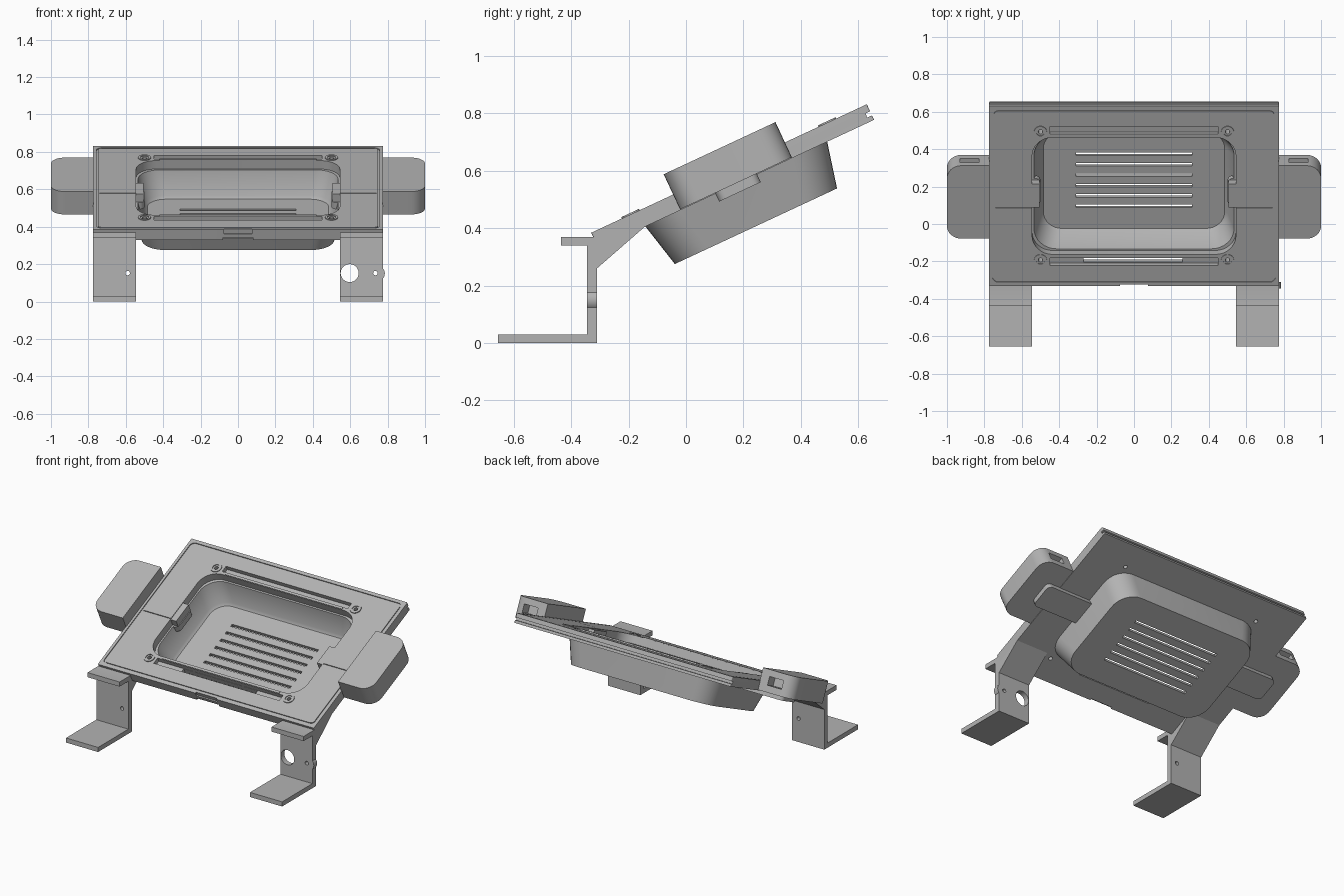
import bpy, bmesh, math
from mathutils import Matrix, Vector

cube = bpy.data.objects.get("Cube")
if cube:
    bpy.data.objects.remove(cube, do_unlink=True)

# One grey plastic for everything
grey = bpy.data.materials.new("grey_plastic")
grey.use_nodes = True
COLOUR = (0.45, 0.45, 0.45, 1)
grey.diffuse_color = COLOUR
grey.node_tree.nodes["Principled BSDF"].inputs["Base Color"].default_value = COLOUR

# Frame of the tilted faceplate: origin at the middle of its top surface
TILT = Matrix.Translation((0, 0.15, 0.608)) @ Matrix.Rotation(math.radians(25), 4, 'X')
FLAT = Matrix()
THICK = 0.06


def finish(name, bm, frame):
    bmesh.ops.recalc_face_normals(bm, faces=bm.faces)
    mesh = bpy.data.meshes.new(name)
    bm.transform(frame)
    bm.to_mesh(mesh)
    bm.free()
    mesh.materials.append(grey)
    obj = bpy.data.objects.new(name, mesh)
    bpy.context.collection.objects.link(obj)
    return obj


def rounded_rect(hx, hy, r, z, cx=0, cy=0, steps=8):
    pts = []
    for k, (sx, sy) in enumerate(((1, 1), (-1, 1), (-1, -1), (1, -1))):
        for i in range(steps + 1):
            a = math.pi / 2 * (k + i / steps)
            pts.append(Vector((cx + sx * (hx - r) + r * math.cos(a),
                               cy + sy * (hy - r) + r * math.sin(a), z)))
    return pts


def loft(name, rings, closed=False, frame=TILT):
    """Skin between matching rings; closed makes a hollow frame, otherwise ends are capped."""
    bm = bmesh.new()
    rows = [[bm.verts.new(p) for p in ring] for ring in rings]
    pairs = list(zip(rows, rows[1:])) + ([(rows[-1], rows[0])] if closed else [])
    n = len(rows[0])
    for a, b in pairs:
        for i in range(n):
            j = (i + 1) % n
            bm.faces.new((a[i], a[j], b[j], b[i]))
    if not closed:
        bm.faces.new(rows[0])
        bm.faces.new(rows[-1])
    return finish(name, bm, frame)


def box(name, x, y, z, frame=TILT):
    bm = bmesh.new()
    size = [b - a for a, b in (x, y, z)]
    mid = [(a + b) / 2 for a, b in (x, y, z)]
    bmesh.ops.create_cube(bm, size=1, matrix=Matrix.Translation(mid) @ Matrix.Diagonal((*size, 1)))
    return finish(name, bm, frame)


def cylinder(name, centre, r, depth, axis='Z', frame=TILT):
    bm = bmesh.new()
    turn = Matrix.Rotation(math.pi / 2, 4, 'X') if axis == 'Y' else Matrix()
    bmesh.ops.create_cone(bm, cap_ends=True, segments=32, radius1=r, radius2=r, depth=depth,
                          matrix=Matrix.Translation(centre) @ turn)
    return finish(name, bm, frame)


def cut(obj, cutters, operation='DIFFERENCE'):
    bpy.context.view_layer.objects.active = obj
    for c in cutters:
        c.hide_render = True
        mod = obj.modifiers.new("cut", 'BOOLEAN')
        mod.operation, mod.solver, mod.object = operation, 'EXACT', c
        bpy.ops.object.modifier_apply(modifier=mod.name)
        bpy.data.objects.remove(c, do_unlink=True)


parts = []

# Faceplate with a rounded opening
plate = loft("faceplate", [
    rounded_rect(0.775, 0.53, 0.006, 0),
    rounded_rect(0.775, 0.53, 0.006, -THICK),
    rounded_rect(0.545, 0.345, 0.11, -THICK),
    rounded_rect(0.545, 0.345, 0.11, 0)], closed=True)
SCREWS = [(sx * 0.5, sy * 0.378) for sx in (-1, 1) for sy in (-1, 1)]
cutters = [
    # Fine groove round the rim
    loft("rim_groove", [
        rounded_rect(0.757, 0.508, 0.03, 0.01), rounded_rect(0.757, 0.508, 0.03, -0.006),
        rounded_rect(0.749, 0.500, 0.022, -0.006), rounded_rect(0.749, 0.500, 0.022, 0.01)],
        closed=True),
    box("front_slot", (-0.27, 0.26), (-0.402, -0.366), (-0.1, 0.02)),
    box("front_notch", (-0.075, 0.075), (-0.56, -0.522), (-0.025, 0.02)),
    box("front_notch_low", (-0.08, 0.08), (-0.56, -0.52), (-0.1, -0.045)),
    box("back_groove", (-1, 1), (0.512, 0.56), (-0.043, -0.027)),
]
for s in (-1, 1):
    y = s * 0.387
    cutters.append(box("strip_recess", (-0.45, 0.45), (y - 0.022, y + 0.022), (-0.028, 0.02)))
    x = sorted((s * 0.54, s * 0.74))
    cutters.append(box("side_seam", x, (-0.07, -0.063), (-0.006, 0.02)))
cut(plate, cutters)
parts.append(plate)

# Raised lips along the strip recesses
for s, word in ((-1, "front"), (1, "back")):
    y = s * 0.355
    parts.append(box(word + "_strip_lip", (-0.42, 0.42), (y - 0.008, y + 0.008), (-0.05, 0.004)))

# Screw bosses in the four corners of the opening
for x, y in SCREWS:
    boss = cylinder("screw_boss", (x, y, -0.025), 0.034, 0.06)
    cut(boss, [cylinder("hole", (x, y, 0), 0.012, 0.3),
               cylinder("countersink", (x, y, 0.005), 0.022, 0.02)])
    cut(plate, [cylinder("hole", (x, y, 0), 0.012, 0.3)])
    parts.append(boss)

# Tub with sloping walls and a vented floor
tub = loft("tub", [
    rounded_rect(0.485, 0.285, 0.10, -0.2),
    rounded_rect(0.50, 0.30, 0.115, -0.185),
    rounded_rect(0.535, 0.335, 0.12, -0.05),
    rounded_rect(0.552, 0.352, 0.13, -0.05),
    rounded_rect(0.515, 0.312, 0.13, -0.222)])
cut(tub, [box("vent", (-0.31, 0.31), (v - 0.009, v + 0.009), (-0.3, -0.1))
          for v in [(i - 2.5) * 0.0615 for i in range(6)]])
parts.append(tub)

for s, side in ((1, "left"), (-1, "right")):
    # Side pod with rounded outer corners and a slot in its back
    pod = loft(side + "_pod", [
        rounded_rect(0.20, 0.215, 0.075, z, s * 0.80) for z in (-0.057, 0.078)])
    inner = sorted((s * 0.5, s * 0.772))
    cut(pod, [box("trim", inner, (-0.5, 0.5), (-0.2, 0.2)),
              box("slot", sorted((s * 0.83, s * 0.93)), (0.15, 0.3), (-0.015, 0.038))])
    parts.append(pod)
    # Arm joining pod and tub below the faceplate
    parts.append(loft(side + "_arm", [
        rounded_rect(0.185, 0.08, 0.03, z, s * 0.685) for z in (-0.09, -0.05)]))
    # Clip inside the opening
    parts.append(box(side + "_clip", sorted((s * 0.505, s * 0.55)), (-0.07, 0.07), (-0.05, -0.004)))

# Stepped leg brackets: foot, upright, shelf and gusset in one profile
PROFILE = [(-0.655, 0), (-0.31, 0), (-0.31, 0.26), (-0.14, 0.408), (-0.3, 0.37),
           (-0.435, 0.37), (-0.435, 0.34), (-0.345, 0.34), (-0.345, 0.03), (-0.655, 0.03)]
for s, side in ((1, "left"), (-1, "right")):
    leg = loft(side + "_leg", [[Vector((s * x, y, z)) for y, z in PROFILE]
                               for x in (0.545, 0.775)], frame=FLAT)
    holes = [(-0.59, 0.012)]
    if s > 0:
        holes = [(0.597, 0.048), (0.735, 0.012)]
        cut(leg, [cylinder("knob", (0.745, -0.3275, 0.15), 0.04, 0.034, 'Y', FLAT)], 'UNION')
    cut(leg, [cylinder("hole", (x, -0.33, 0.152), r, 0.2, 'Y', FLAT) for x, r in holes])
    parts.append(leg)

# Smooth the curved walls, keep the edges crisp
bpy.ops.object.select_all(action='DESELECT')
for p in parts:
    p.select_set(True)
bpy.context.view_layer.objects.active = plate
bpy.ops.object.shade_smooth_by_angle(angle=math.radians(30))
